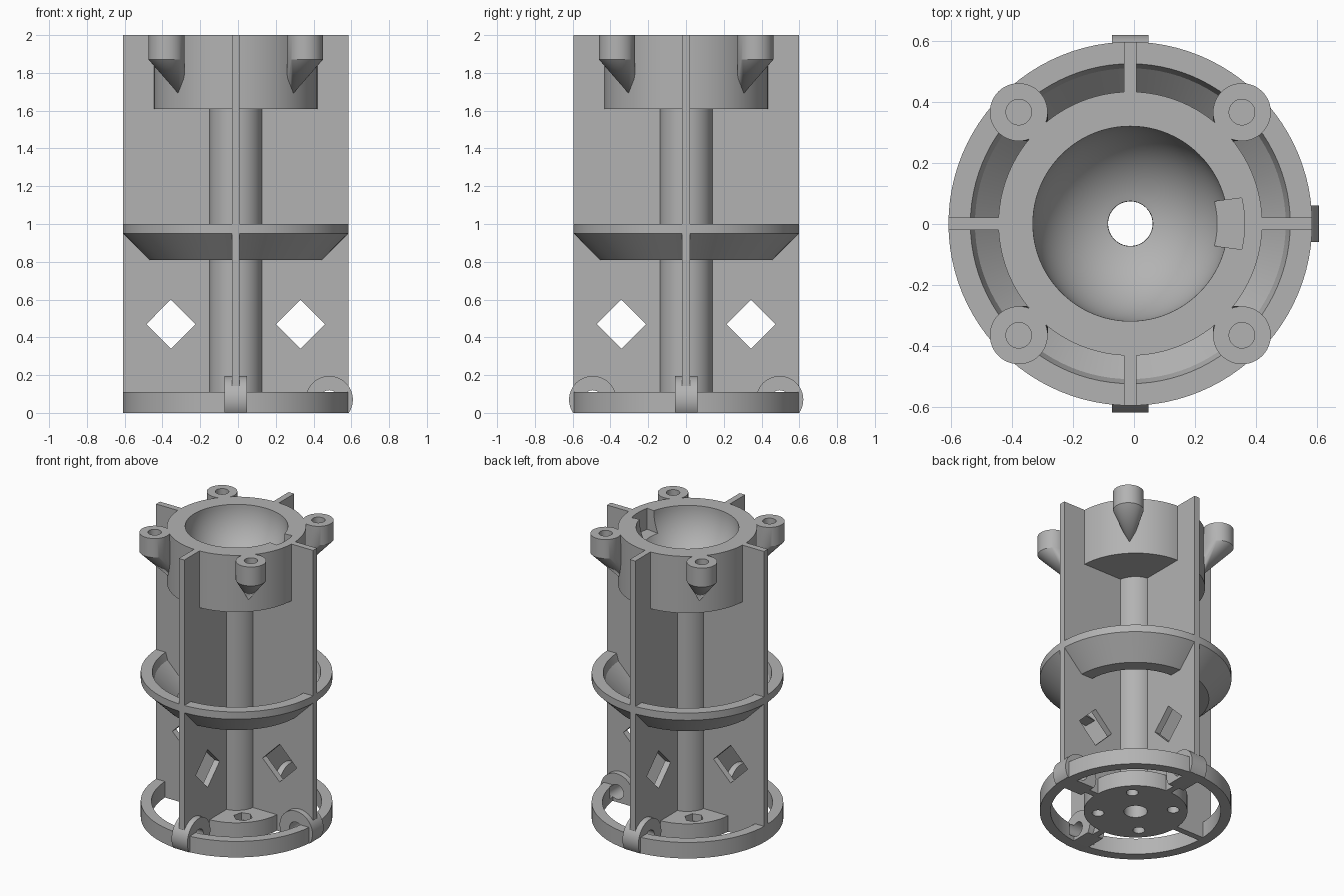
import bpy, bmesh
from math import pi, sin, cos, radians
from mathutils import Matrix, Vector

old = bpy.data.objects.get("Cube")
if old:
    bpy.data.objects.remove(old)

AXIS = Matrix.Translation((-0.012, 0.001, 0))
R, H = 0.597, 2.0
grey = bpy.data.materials.new("plain grey")
grey.use_nodes = True
grey.diffuse_color = (0.45, 0.45, 0.45, 1)
grey.node_tree.nodes["Principled BSDF"].inputs["Base Color"].default_value = (0.45, 0.45, 0.45, 1)


def turn(a):
    return AXIS @ Matrix.Rotation(a, 4, "Z")


def finish(name, bm, matrix):
    bmesh.ops.recalc_face_normals(bm, faces=bm.faces)
    bm.transform(matrix)
    mesh = bpy.data.meshes.new(name)
    bm.to_mesh(mesh)
    bm.free()
    mesh.materials.append(grey)
    ob = bpy.data.objects.new(name, mesh)
    bpy.context.collection.objects.link(ob)
    return ob


def lathe(name, profile, steps=96):
    """Spin a closed (radius, height) profile around the axis."""
    bm = bmesh.new()
    vs = [bm.verts.new((r, 0, z)) for r, z in profile]
    es = [bm.edges.new((vs[i - 1], vs[i])) for i in range(len(vs))]
    bmesh.ops.spin(bm, geom=vs + es, cent=(0, 0, 0), axis=(0, 0, 1),
                   angle=2 * pi, steps=steps, use_duplicate=False)
    bmesh.ops.remove_doubles(bm, verts=bm.verts, dist=1e-5)
    return finish(name, bm, AXIS)


def prism(name, pts, low, high, matrix):
    """Extrude a flat outline from low to high."""
    bm = bmesh.new()
    face = bm.faces.new([bm.verts.new((x, y, low)) for x, y in pts])
    new = bmesh.ops.extrude_face_region(bm, geom=[face])["geom"]
    bmesh.ops.translate(bm, vec=(0, 0, high - low),
                        verts=[v for v in new if isinstance(v, bmesh.types.BMVert)])
    return finish(name, bm, matrix)


def circle(x, y, r, n=48):
    return [(x + r * cos(2 * pi * i / n), y + r * sin(2 * pi * i / n)) for i in range(n)]


def cut(ob, cutter):
    mod = ob.modifiers.new("cut", "BOOLEAN")
    mod.operation, mod.solver, mod.object = "DIFFERENCE", "EXACT", cutter
    bpy.context.view_layer.update()
    dg = bpy.context.evaluated_depsgraph_get()
    mesh = bpy.data.meshes.new_from_object(ob.evaluated_get(dg))
    ob.modifiers.clear()
    ob.data = mesh
    bpy.data.objects.remove(cutter)


# Maps an upright (radius, height) outline so that it is extruded sideways
UPRIGHT = Matrix.Rotation(pi / 2, 4, "X")
parts = []

# Hub, hollow column and cup with a round bowl
BOWL, BORE, CUP, COL = 0.32, 0.073, 0.433, 0.14
first = 1.3379  # angle where the bowl meets the bore
bowl = [(BOWL * cos(first * i / 20), H - BOWL * sin(first * i / 20)) for i in range(21)]
body = lathe("hub_column_and_cup",
             [(BORE, 0), (0.323, 0), (0.323, 0.11), (COL, 0.11), (COL, 1.61),
              (CUP, 1.61), (CUP, H)] + bowl)
arc = [radians(-13 + 26 * i / 10) for i in range(11)]
slot = [(0.375 * cos(a), 0.375 * sin(a)) for a in arc]
slot += [(0.24 * cos(a), 0.3 * sin(a)) for a in reversed(arc)]
cut(body, prism("slot", slot, 1.855, H + 0.1, AXIS))
for k in range(4):
    m = turn(pi / 4 + k * pi / 2)
    cut(body, prism("bolt_hole", circle(0.235, 0, 0.037, 32), -0.1, 0.2, m))
    cut(body, prism("nut_pocket", circle(0.235, 0, 0.06, 6), 0.06, 0.2, m))
parts.append(body)

# Base ring and conical middle ring
base = lathe("base_ring", [(0.53, 0), (R, 0), (R, 0.11), (0.53, 0.11)])
middle = lathe("middle_ring", [(0.37, 0.81), (0.457, 0.81), (R, 0.95), (R, 1.0),
                               (0.525, 1.0), (0.51, 0.95)])
parts += [base, middle]

# Four fins with diamond windows, three of them with a round lug at the foot
LUG_R, LUG_Z = 0.495, 0.07
for k, side in enumerate(("left", "back", "right", "front")):
    m = turn(k * pi / 2) @ UPRIGHT
    fin = prism(side + "_fin", [(0.1, 0), (R, 0), (R, H), (0.38, H), (0.38, 1.65), (0.1, 1.65)],
                -0.021, 0.021, m)
    cut(fin, prism("window", circle(0.343, 0.47, 0.13, 4), -0.1, 0.1, m))
    parts.append(fin)
    if side != "right":
        outline = [(x, max(z, 0)) for x, z in circle(LUG_R, LUG_Z, 0.125, 64)]
        flat = [p for p in outline if p[1] > 0]
        low = [p for p in outline if p[1] == 0]
        ends = {min(low), max(low)}
        outline = [p for p in outline if p in flat or p in ends]
        lug = prism(side + "_lug", outline, -0.06, 0.06, m)
        for ob in (lug, fin, base):
            cut(ob, prism("lug_hole", circle(LUG_R, LUG_Z, 0.05), -0.1, 0.1, m))
        parts.append(lug)

# Four screw bosses tapering down to the cup wall
for k in range(4):
    m = turn(pi / 4 + k * pi / 2)
    bm = bmesh.new()
    for x, y in circle(0.518, 0, 0.095):
        bm.verts.new((x, y, H))
        bm.verts.new((x, y, 1.87))
    for tip in ((0.43, 0, 1.69), (0.38, 0, 1.69)):
        bm.verts.new(tip)
    hull = bmesh.ops.convex_hull(bm, input=bm.verts)
    bmesh.ops.delete(bm, geom=[v for v in bm.verts if not v.link_faces], context="VERTS")
    boss = finish("screw_boss_%d" % (k + 1), bm, m)
    cut(boss, prism("screw_hole", circle(0.518, 0, 0.042), 1.84, H + 0.1, m))
    # keep the boss out of the bowl
    cut(boss, prism("bowl_space", circle(0, 0, 0.4, 96), 1.5, H + 0.1, AXIS))
    parts.append(boss)

# Smooth the round walls, keep the edges sharp
bpy.ops.object.select_all(action="DESELECT")
for ob in parts:
    ob.select_set(True)
bpy.context.view_layer.objects.active = body
bpy.ops.object.shade_smooth_by_angle(angle=radians(25))
